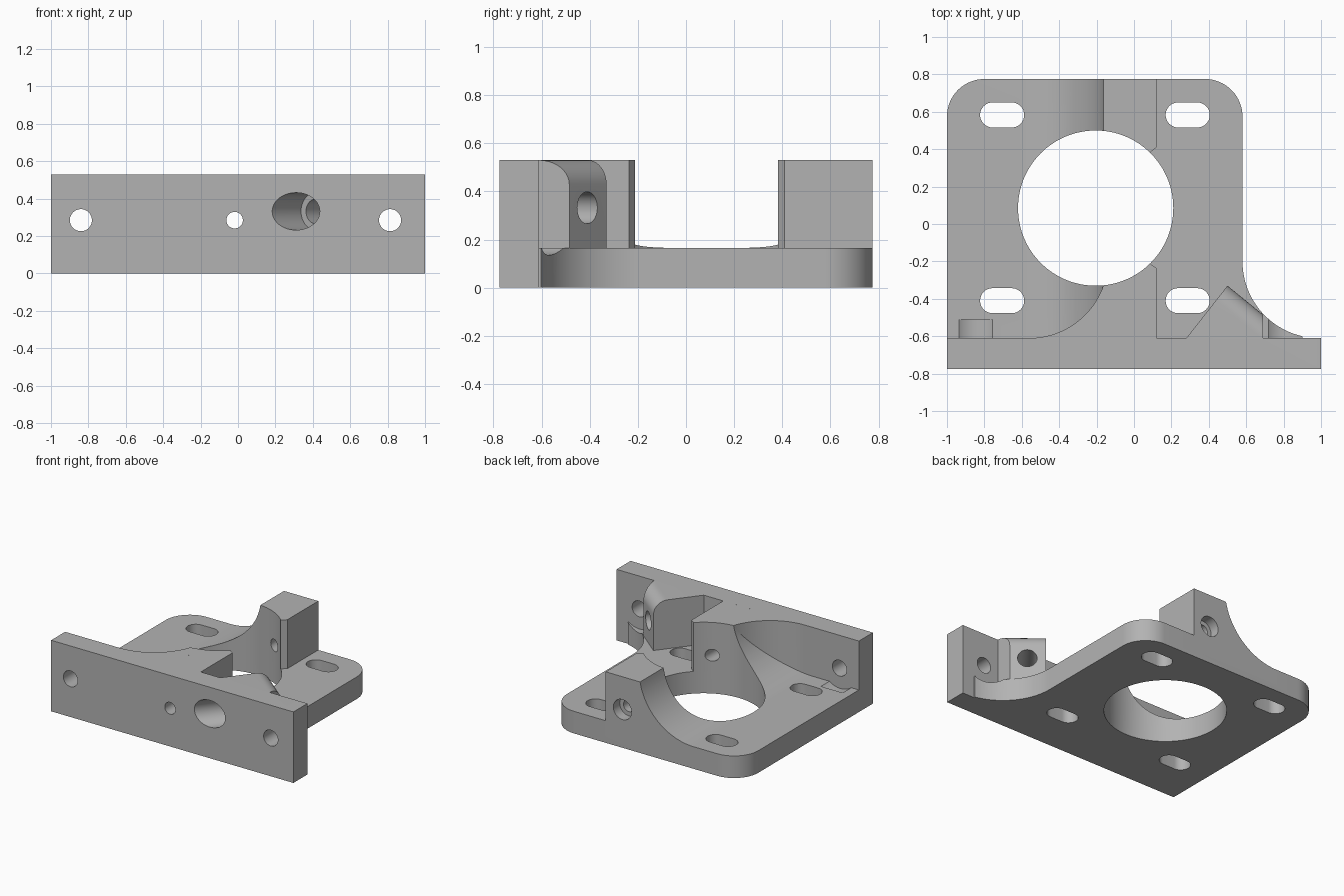
import bpy, bmesh, math
from mathutils import Vector, Matrix

cube = bpy.data.objects.get("Cube")
if cube:
    bpy.data.objects.remove(cube, do_unlink=True)

BASE, TOP = 0.165, 0.53           # plate thickness and full height
HOLE, HOLE_R = (-0.205, 0.085), 0.415

grey = bpy.data.materials.new("plain grey")
grey.use_nodes = True
grey.diffuse_color = (0.45, 0.45, 0.45, 1)
grey.node_tree.nodes["Principled BSDF"].inputs["Base Color"].default_value = (0.45, 0.45, 0.45, 1)


def arc(cx, cy, r, a0, a1, n=24):
    """Points on an arc, angles in degrees."""
    return [(cx + r * math.cos(math.radians(a0 + (a1 - a0) * i / n)),
             cy + r * math.sin(math.radians(a0 + (a1 - a0) * i / n))) for i in range(n + 1)]


def finish(name, bm):
    bmesh.ops.recalc_face_normals(bm, faces=bm.faces)
    mesh = bpy.data.meshes.new(name)
    bm.to_mesh(mesh)
    bm.free()
    mesh.materials.append(grey)
    ob = bpy.data.objects.new(name, mesh)
    bpy.context.collection.objects.link(ob)
    return ob


def prism_bm(pts, lo, hi, along_y=False):
    """Extrude an outline along z, or an x-z profile along y."""
    bm = bmesh.new()
    place = (lambda p, h: (p[0], h, p[1])) if along_y else (lambda p, h: (p[0], p[1], h))
    face = bm.faces.new([bm.verts.new(place(p, lo)) for p in pts])
    out = bmesh.ops.extrude_face_region(bm, geom=[face])
    step = (0, hi - lo, 0) if along_y else (0, 0, hi - lo)
    bmesh.ops.translate(bm, vec=step, verts=[v for v in out["geom"] if isinstance(v, bmesh.types.BMVert)])
    return bm


def prism(name, pts, lo, hi, along_y=False):
    return finish(name, prism_bm(pts, lo, hi, along_y))


def cylinder(name, p0, p1, r, n=48):
    p0, p1 = Vector(p0), Vector(p1)
    d = p1 - p0
    m = Matrix.Translation((p0 + p1) / 2) @ d.to_track_quat('Z', 'Y').to_matrix().to_4x4()
    bm = bmesh.new()
    bmesh.ops.create_cone(bm, cap_ends=True, segments=n, radius1=r, radius2=r, depth=d.length, matrix=m)
    return finish(name, bm)


def combine(target, other, op):
    """Apply a boolean and drop the helper."""
    mod = target.modifiers.new(op, 'BOOLEAN')
    mod.operation, mod.solver, mod.object = op, 'EXACT', other
    bpy.context.view_layer.objects.active = target
    bpy.ops.object.modifier_apply(modifier=mod.name)
    bpy.data.objects.remove(other, do_unlink=True)


# Base plate: rounded back corners, concave sweep out to the front bar
outline = ([(-1, -0.775), (0.9, -0.775), (0.9, -0.602)] + arc(0.99, -0.2, 0.41, 257, 180)
           + arc(0.38, 0.575, 0.2, 0, 90, 16) + arc(-0.8, 0.575, 0.2, 90, 180, 16))
bracket = prism("mounting_bracket", outline, 0, BASE)

# Shallow scoops in the plate for the screw heads
for x in (-0.847, 0.81):
    combine(bracket, cylinder("scoop", (x, -0.7, 0.285), (x, -0.51, 0.285), 0.15, 64), 'DIFFERENCE')

# Front bar, with the thin end of the sweep
combine(bracket, prism("front_bar", [(-1, -0.775), (1, -0.775), (1, -0.61), (-1, -0.61)], 0, TOP), 'UNION')

# Ramped block running front to back
ramp = arc(-0.605, BASE + 0.45, 0.45, -90, -10.9, 32) + [(0.12, TOP), (0.12, 0.05), (-0.605, 0.05)]
combine(bracket, prism("ramped_block", ramp, -0.7, 0.775, True), 'UNION')

# Curved web joining the block to the bar
web = [(-0.56, -0.7)] + arc(-0.56, -0.19, 0.42, -90, -19.9) + [(-0.1, -0.4), (-0.1, -0.7)]
combine(bracket, prism("curved_web", web, 0.05, TOP), 'UNION')

# Angled boss with a rounded top front edge
bm = prism_bm([(0.21, -0.7), (0.28, -0.61), (0.5, -0.33), (0.69, -0.485), (0.69, -0.7)], 0.05, TOP)
edge = [e for e in bm.edges if all(v.co.z > 0.5 and v.co.x > 0.45 and v.co.y > -0.6 for v in e.verts)]
bmesh.ops.recalc_face_normals(bm, faces=bm.faces)
bmesh.ops.bevel(bm, geom=edge, offset=0.1, segments=10, profile=0.5, affect='EDGES')
combine(bracket, finish("angled_boss", bm), 'UNION')

# Central opening and the small chamfers beside it
combine(bracket, cylinder("opening", (*HOLE, -0.1), (*HOLE, 0.7), HOLE_R, 128), 'DIFFERENCE')
combine(bracket, prism("chamfer", [(0.05, 0.354), (0.085, 0.382), (0.14, 0.426),
                                   (0.14, -0.251), (0.085, -0.211), (0.05, -0.185)], BASE, 0.7), 'DIFFERENCE')

# Four slots through the plate
for x in (-0.705, 0.287):
    for y in (-0.41, 0.583):
        pts = arc(x + 0.051, y, 0.067, -90, 90, 16) + arc(x - 0.051, y, 0.067, 90, 270, 16)
        combine(bracket, prism("slot", pts, -0.1, 0.25), 'DIFFERENCE')

# Holes through the bar, the middle one running on through the back block
for x, y_end, r in ((-0.84, -0.5, 0.059), (0.813, -0.5, 0.059), (-0.018, 0.9, 0.044)):
    combine(bracket, cylinder("bore", (x, -0.9, 0.285), (x, y_end, 0.285), r), 'DIFFERENCE')
combine(bracket, cylinder("counterbore", (-0.018, 0.7, 0.285), (-0.018, 0.9, 0.285), 0.075), 'DIFFERENCE')

# Stepped angled hole through the boss
start, axis = Vector((0.31, -0.775, 0.332)), Vector((0.62, 0.785, 0))
for t, r in ((0.17, 0.1), (0.7, 0.066)):
    combine(bracket, cylinder("angled_bore", start - axis * 0.3, start + axis * t, r), 'DIFFERENCE')

# Smooth curved walls, sharp edges
bpy.ops.object.select_all(action='DESELECT')
bracket.select_set(True)
bpy.context.view_layer.objects.active = bracket
bpy.ops.object.shade_smooth_by_angle(angle=math.radians(25))
